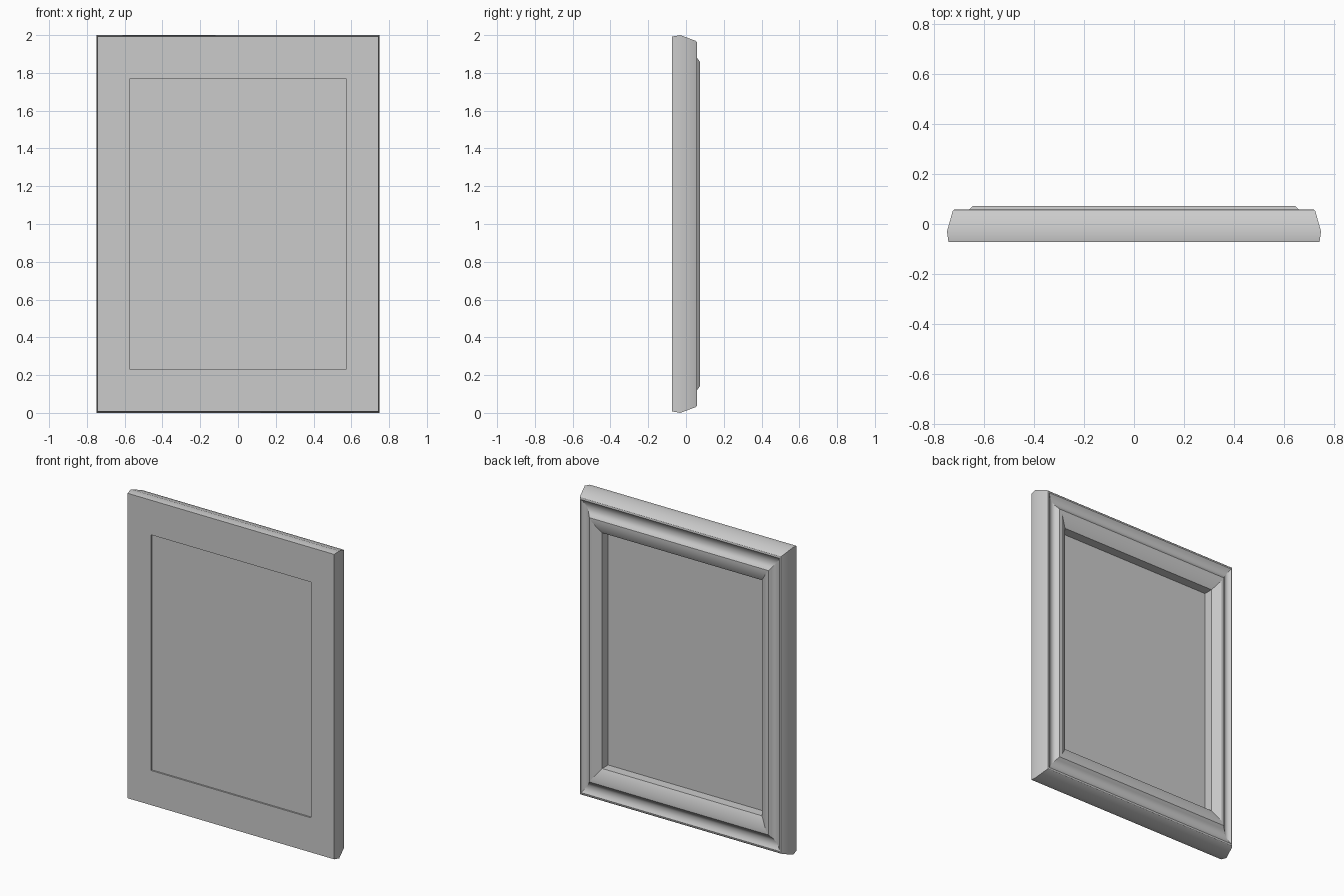
import bpy, bmesh, math

if "Cube" in bpy.data.objects:
    bpy.data.objects.remove(bpy.data.objects["Cube"])

HALF_W, HALF_H = 0.75, 1.0

# Moulding cross-section as (half width at that point, y), from the flat front outward and around
profile = [
    (0.575, -0.073), (0.744, -0.073),                       # flat face and outer edge
    (0.750, -0.030), (0.727, 0.052), (0.723, 0.057), (0.715, 0.059),  # tapered side, soft rim
    (0.708, 0.053), (0.698, 0.047), (0.686, 0.045),          # hollow cove
    (0.674, 0.047), (0.664, 0.053), (0.658, 0.060),
    (0.645, 0.073), (0.625, 0.073),                         # raised lip
    (0.575, 0.040),                                         # slope down to the opening
]


def link(bm, name):
    mesh = bpy.data.meshes.new(name)
    bmesh.ops.recalc_face_normals(bm, faces=bm.faces)
    bm.to_mesh(mesh)
    bm.free()
    obj = bpy.data.objects.new(name, mesh)
    bpy.context.collection.objects.link(obj)
    return obj


# Mitred frame: sweep the section around four corners
bm = bmesh.new()
corners = [(-1, -1), (1, -1), (1, 1), (-1, 1)]
rings = []
for sx, sz in corners:
    rings.append([bm.verts.new((sx * w, y, HALF_H + sz * w * HALF_H / HALF_W))
                  for w, y in profile])
n = len(profile)
for i in range(4):
    a, b = rings[i], rings[(i + 1) % 4]
    for j in range(n):
        k = (j + 1) % n
        bm.faces.new((a[j], a[k], b[k], b[j])).smooth = True
# Crisp mitres and profile corners, smooth cove
mitres = {frozenset((r[j], r[(j + 1) % n])) for r in rings for j in range(n)}
bm.normal_update()
bmesh.ops.recalc_face_normals(bm, faces=bm.faces)
for e in bm.edges:
    e.smooth = frozenset(e.verts) not in mitres and e.calc_face_angle() < math.radians(32)
link(bm, "frame")

# Flat panel set just behind the front face
bm = bmesh.new()
bmesh.ops.create_cube(bm, size=1)
w = 0.577
for v in bm.verts:
    v.co = (v.co.x * 2 * w, -0.042 + v.co.y * 0.042,
            HALF_H + v.co.z * 2 * w * HALF_H / HALF_W)
link(bm, "panel")
